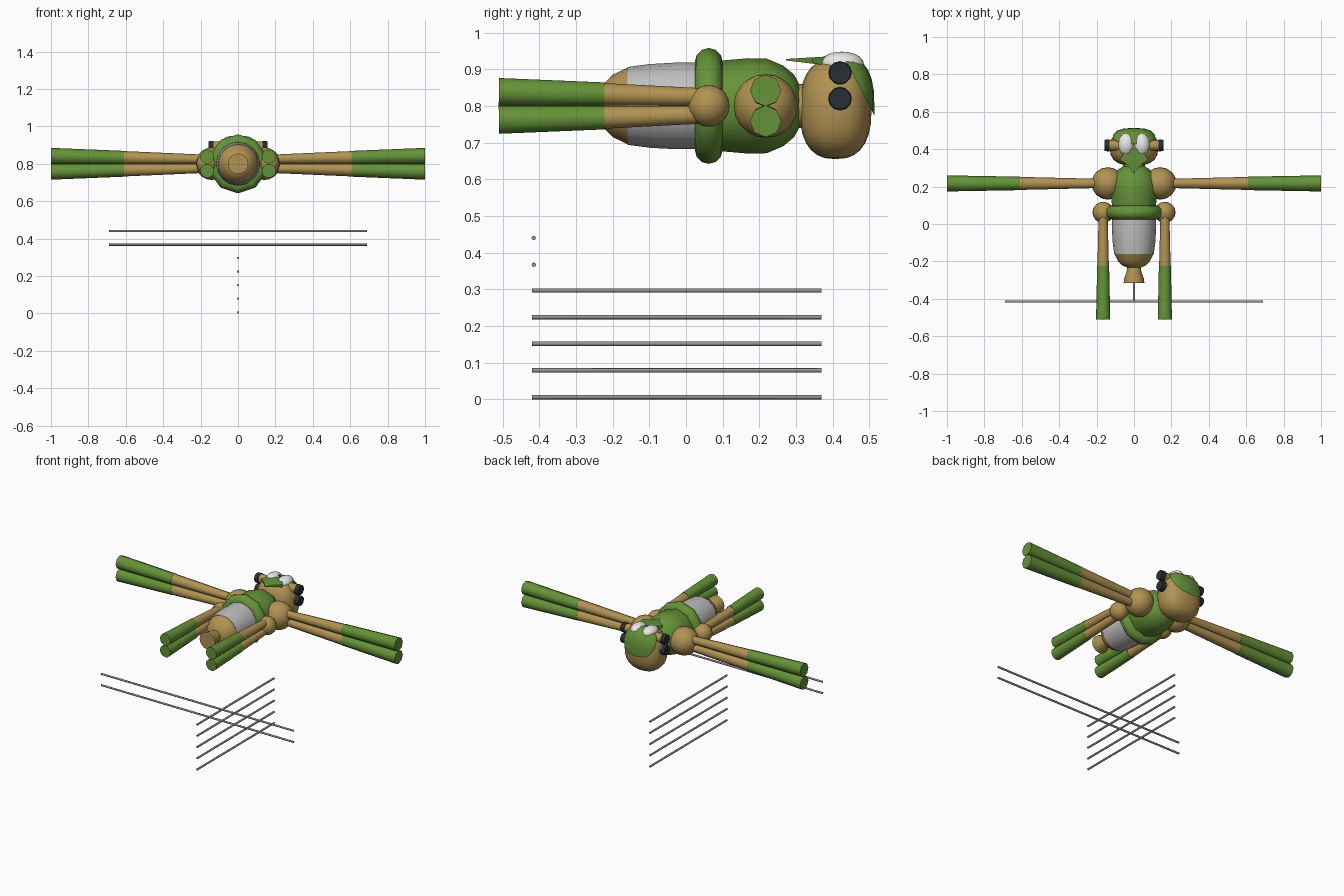
import bpy, bmesh, math
from mathutils import Vector, Matrix

if "Cube" in bpy.data.objects:
    bpy.data.objects.remove(bpy.data.objects["Cube"], do_unlink=True)


def material(name, r, g, b):
    m = bpy.data.materials.new(name)
    m.use_nodes = True
    m.diffuse_color = (r, g, b, 1)
    m.node_tree.nodes["Principled BSDF"].inputs["Base Color"].default_value = (r, g, b, 1)
    return m


GREEN = material("leaf green", .13, .29, .04)
TAN = material("tan", .44, .29, .085)
WHITE = material("white", .8, .8, .8)
SILVER = material("silver", .52, .52, .52)
DARK = material("dark slate", .02, .028, .035)
STEEL = material("steel", .3, .3, .3)
AXIS = .8   # height of the body axis


def finish(bm, name, mat, angle=50):
    bmesh.ops.recalc_face_normals(bm, faces=bm.faces[:])
    me = bpy.data.meshes.new(name)
    bm.to_mesh(me)
    bm.free()
    me.materials.append(mat)
    ob = bpy.data.objects.new(name, me)
    bpy.context.collection.objects.link(ob)
    bpy.ops.object.select_all(action='DESELECT')
    ob.select_set(True)
    bpy.context.view_layer.objects.active = ob
    bpy.ops.object.shade_smooth_by_angle(angle=math.radians(angle))
    return ob


def tube(name, mat, a, b, r1, r2, sides=12):
    """Tapered rod from a to b."""
    a, b = Vector(a), Vector(b)
    turn = (b - a).to_track_quat('Z', 'Y').to_matrix().to_4x4()
    bm = bmesh.new()
    bmesh.ops.create_cone(bm, cap_ends=True, segments=sides, radius1=r1, radius2=r2,
                          depth=(b - a).length, matrix=Matrix.Translation((a + b) / 2) @ turn)
    return finish(bm, name, mat, 55)


def blob(name, mat, centre, radii, power=1, u=16, v=10, cut=None):
    """Ellipsoid; a power under one makes it boxier, cut keeps one side of a plane."""
    bm = bmesh.new()
    bmesh.ops.create_uvsphere(bm, u_segments=u, v_segments=v, radius=1)
    for p in bm.verts:
        p.co = Vector(c + r * math.copysign(abs(t) ** power, t)
                      for c, r, t in zip(centre, radii, p.co))
    if cut:
        bmesh.ops.bisect_plane(bm, geom=bm.verts[:] + bm.edges[:] + bm.faces[:],
                               plane_co=cut[0], plane_no=cut[1], clear_inner=True)
        bmesh.ops.holes_fill(bm, edges=[e for e in bm.edges if e.is_boundary])
    return finish(bm, name, mat)


def lathe(name, mat, profile, sides=16):
    """Turn (y, radius) points round the body axis, with closed ends."""
    bm = bmesh.new()
    rings = []
    for y, r in profile:
        angles = [2 * math.pi * i / sides for i in range(sides)]
        rings.append([bm.verts.new((r * math.sin(t), y, AXIS + r * math.cos(t))) for t in angles])
    for low, high in zip(rings, rings[1:]):
        for i in range(sides):
            j = (i + 1) % sides
            bm.faces.new((low[i], low[j], high[j], high[i]))
    bm.faces.new(rings[0])
    bm.faces.new(rings[-1])
    return finish(bm, name, mat)


# Torso
lathe("lower_body", TAN, [(-.235, .03), (-.222, .062), (-.2, .085), (-.16, .104)])
lathe("belly", SILVER, [(-.16, .106), (-.1, .114), (-.03, .118), (.06, .118)])
lathe("chest", GREEN, [(.05, .115), (.1, .124), (.17, .13), (.22, .129), (.265, .11),
                       (.295, .085), (.316, .045)], 10)
lathe("neck", TAN, [(.29, .06), (.34, .06)])
lathe("tail_nozzle", TAN, [(-.315, .055), (-.295, .054), (-.25, .038), (-.2, .035)])

# Belt ring
belt = [(.062 + .038 * math.sin(t), .12 + .038 * math.cos(t))
        for t in [math.pi * i / 6 for i in range(-6, 7)]]
lathe("belt", GREEN, belt, 10)

# Head with cap, eyes and beak
HEAD = (0, .408, .792)
blob("head", TAN, HEAD, (.13, .098, .137), .8, 20, 14)
blob("cap", GREEN, HEAD, (.132, .106, .148), .72, 20, 14,
     cut=((0, .495, .81), (0, .89, .46)))
for side, label in ((1, "left"), (-1, "right")):
    blob(label + "_eye", WHITE, (side * .042, .425, .915), (.042, .06, .033))

bm = bmesh.new()
outline = [(0, .272), (.035, .315), (.075, .345), (.055, .38), (0, .41)]
outline += [(-x, y) for x, y in outline[-2:0:-1]]
low = [bm.verts.new((x, y, .924 - .12 * (y - .272))) for x, y in outline]
high = [bm.verts.new((x, y, .928 + .06 * (y - .272))) for x, y in outline]
bm.faces.new(low)
bm.faces.new(high)
for i in range(len(low)):
    j = (i + 1) % len(low)
    bm.faces.new((low[i], low[j], high[j], high[i]))
finish(bm, "beak", GREEN, 30)

# Limbs and ear pieces, mirrored left and right, each limb a pair of rods
for s, label in ((1, "left"), (-1, "right")):
    blob(label + "_shoulder", TAN, (s * .14, .217, AXIS), (.087, .087, .087))
    blob(label + "_hip", TAN, (s * .165, .062, AXIS), (.057, .057, .057))
    for k, level in ((1, "upper"), (-1, "lower")):
        tag = label + "_" + level
        tube(tag + "_arm", TAN, (s * .16, .217, AXIS + k * .024),
             (s * .66, .217, AXIS + k * .034), .024, .036, 8)
        tube(tag + "_sleeve", GREEN, (s * .61, .217, AXIS + k * .033),
             (s, .217, AXIS + k * .042), .036, .043, 8)
        tube(tag + "_leg", TAN, (s * .165, .05, AXIS + k * .024),
             (s * .165, -.24, AXIS + k * .032), .024, .031)
        tube(tag + "_boot", GREEN, (s * .165, -.222, AXIS + k * .032),
             (s * .165, -.51, AXIS + k * .038), .032, .038)
        ear = AXIS + .055 + k * .035
        tube(tag + "_ear_stem", TAN, (s * .08, .42, ear), (s * .135, .42, ear), .028, .028)
        tube(tag + "_ear_pad", DARK, (s * .13, .42, ear), (s * .158, .42, ear), .032, .03)

# Rods below the body
for i in range(5):
    z = .006 + i * .0727
    tube("long_rod", STEEL, (0, -.42, z), (0, .37, z), .006, .006, 8)
for z in (.367, .44):
    tube("cross_rod", STEEL, (-.69, -.415, z), (.69, -.415, z), .006, .006, 8)
